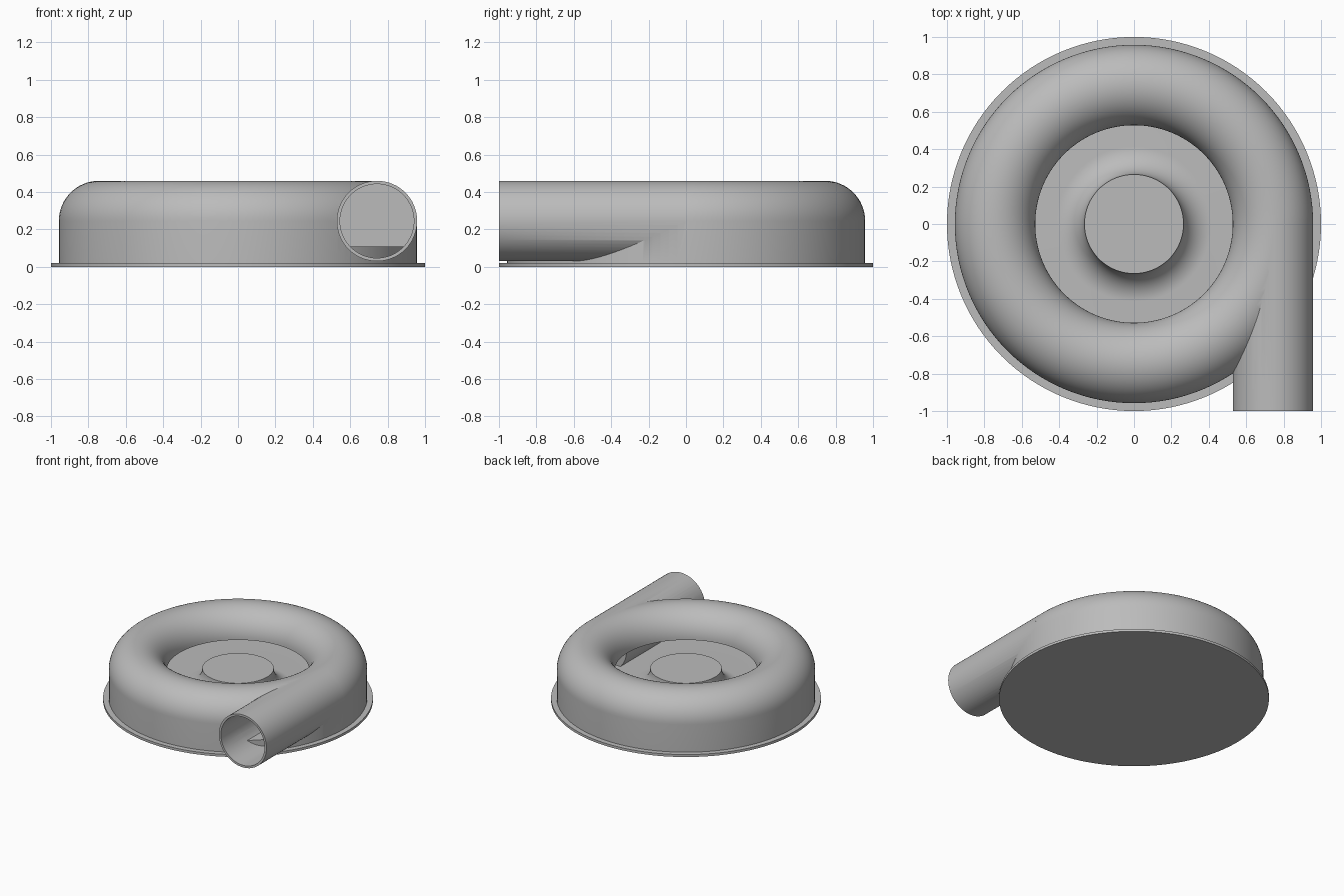
import bpy, bmesh
from math import pi, sin, cos
from mathutils import Matrix, Vector

cube = bpy.data.objects.get("Cube")
if cube:
    bpy.data.objects.remove(cube, do_unlink=True)

SCROLL_R, MID_Z = 0.743, 0.245      # scroll centre line
OUTER, INNER = 0.215, 0.198         # tube radii

grey = bpy.data.materials.new("light_grey")
grey.use_nodes = True
colour = (0.5, 0.5, 0.5, 1)
grey.diffuse_color = colour
grey.node_tree.nodes["Principled BSDF"].inputs["Base Color"].default_value = colour


def arc(r, z, radius, start, end, steps):
    angles = [start + (end - start) * i / steps for i in range(steps + 1)]
    return [(r + radius * cos(a), z + radius * sin(a)) for a in angles]


def finish(name, bm):
    bmesh.ops.remove_doubles(bm, verts=bm.verts, dist=1e-5)
    bmesh.ops.recalc_face_normals(bm, faces=bm.faces)
    mesh = bpy.data.meshes.new(name)
    bm.to_mesh(mesh)
    bm.free()
    mesh.materials.append(grey)
    obj = bpy.data.objects.new(name, mesh)
    bpy.context.collection.objects.link(obj)
    return obj


def revolve(name, profile, closed=True):
    bm = bmesh.new()
    verts = [bm.verts.new((r, 0, z)) for r, z in profile]
    pairs = list(zip(verts, verts[1:]))
    if closed:
        pairs.append((verts[-1], verts[0]))
    edges = [bm.edges.new(p) for p in pairs]
    bmesh.ops.spin(bm, geom=verts + edges, cent=(0, 0, 0), axis=(0, 0, 1),
                   angle=2 * pi, steps=128, use_merge=True)
    return finish(name, bm)


def pipe(name, radius, y0, y1):
    bm = bmesh.new()
    place = Matrix.Translation(Vector((SCROLL_R, (y0 + y1) / 2, MID_Z))) @ Matrix.Rotation(pi / 2, 4, "X")
    bmesh.ops.create_cone(bm, cap_ends=True, segments=64, radius1=radius,
                          radius2=radius, depth=y1 - y0, matrix=place)
    return finish(name, bm)


def select_only(obj):
    bpy.ops.object.select_all(action="DESELECT")
    obj.select_set(True)
    bpy.context.view_layer.objects.active = obj


def combine(obj, other, operation):
    mod = obj.modifiers.new("combine", "BOOLEAN")
    mod.operation, mod.solver, mod.object = operation, "EXACT", other
    select_only(obj)
    bpy.ops.object.modifier_apply(modifier=mod.name)
    bpy.data.objects.remove(other, do_unlink=True)


def smooth(obj):
    select_only(obj)
    bpy.ops.object.shade_smooth_by_angle(angle=pi / 6)


# Scroll housing: rounded ring with straight outer wall, joined to the outlet pipe
lip = SCROLL_R - OUTER
wall = SCROLL_R + OUTER
housing = revolve("scroll_housing",
                  [(wall, 0.015)] + arc(SCROLL_R, MID_Z, OUTER, 0, pi, 32) + [(lip, 0.015)])
combine(housing, pipe("outlet_pipe", OUTER, -1, -0.005), "UNION")

# Hollow out the ring, leaving it open towards the hub, then bore the outlet
cavity = revolve("cavity_cutter",
                 [(SCROLL_R + INNER, -0.1)] + arc(SCROLL_R, MID_Z, INNER, 0, pi, 32)
                 + [(0.3, MID_Z), (0.3, -0.1)])
combine(housing, cavity, "DIFFERENCE")
combine(housing, pipe("bore_cutter", INNER - 0.0005, -1.1, -0.01), "DIFFERENCE")
smooth(housing)

# Back plate with flange, raised floor and flared hub
plate_r = SCROLL_R + INNER + 0.007
hub = arc(0.415, 0.26, 0.15, -pi / 2, -pi, 16)
back_plate = revolve("back_plate_and_hub",
                     [(0, 0), (1, 0), (1, 0.02), (plate_r, 0.02), (plate_r, 0.11)]
                     + hub + [(0, 0.26)], closed=False)
smooth(back_plate)
